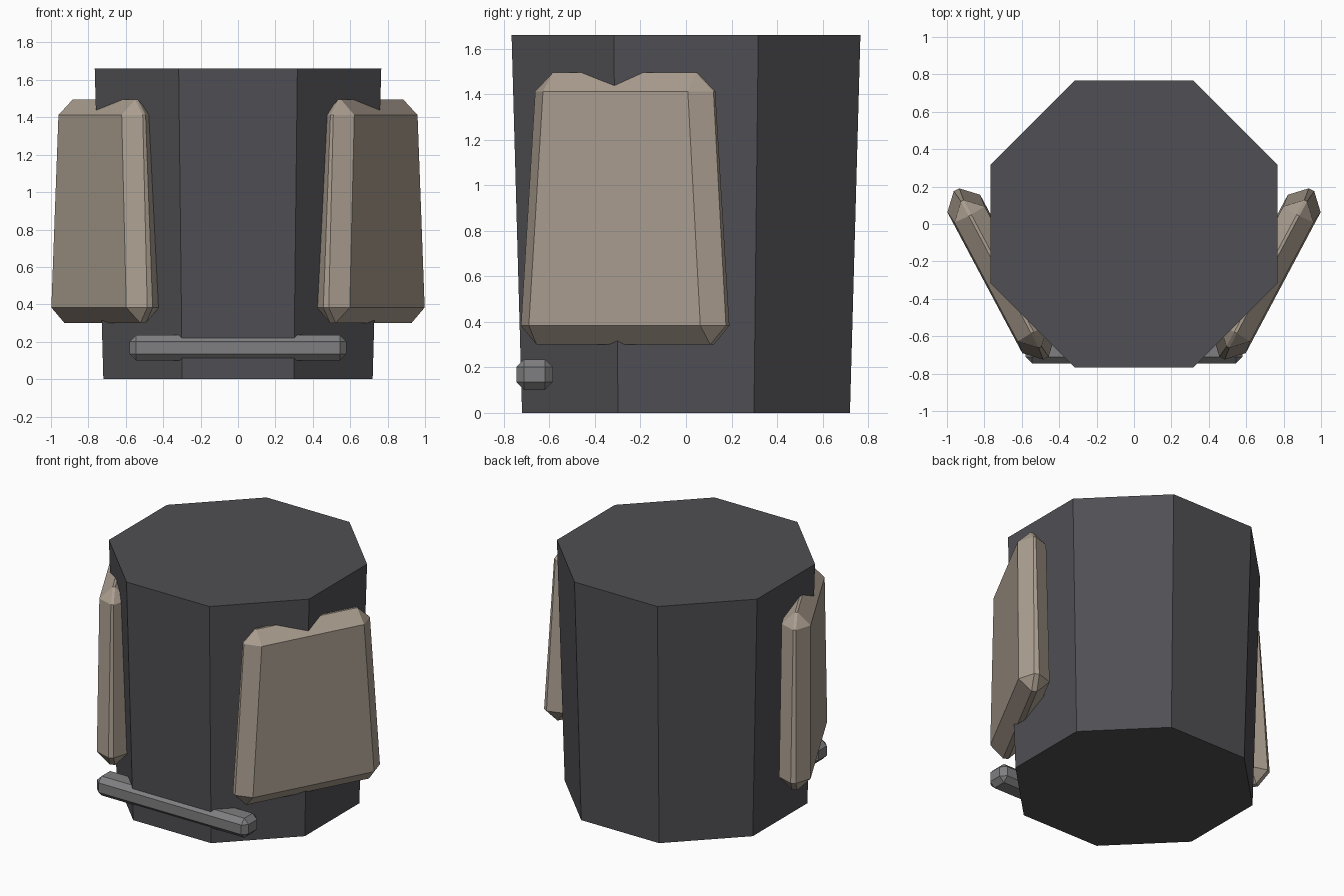
import bpy
import bmesh
import math
from mathutils import Matrix

cube = bpy.data.objects.get("Cube")
if cube:
    bpy.data.objects.remove(cube, do_unlink=True)


def make_material(name, rgb):
    mat = bpy.data.materials.new(name)
    mat.use_nodes = True
    colour = (*rgb, 1.0)
    mat.diffuse_color = colour
    mat.node_tree.nodes["Principled BSDF"].inputs["Base Color"].default_value = colour
    return mat


def make_object(name, bm, mat, bevel=0.0):
    mesh = bpy.data.meshes.new(name)
    bmesh.ops.recalc_face_normals(bm, faces=bm.faces)
    bm.to_mesh(mesh)
    bm.free()
    mesh.materials.append(mat)
    obj = bpy.data.objects.new(name, mesh)
    bpy.context.collection.objects.link(obj)
    if bevel:
        mod = obj.modifiers.new("Chamfer", 'BEVEL')
        mod.width = bevel
        mod.segments = 1
        mod.limit_method = 'NONE'
        mod.use_clamp_overlap = False
    return obj


charcoal = make_material("charcoal", (0.08, 0.078, 0.087))
tan = make_material("tan", (0.41, 0.345, 0.28))
grey = make_material("mid_grey", (0.212, 0.212, 0.22))

# Octagonal body, slightly wider at the top
HEIGHT = 1.66
to_corner = 1 / math.cos(math.pi / 8)
bm = bmesh.new()
bmesh.ops.create_cone(
    bm, cap_ends=True, segments=8, radius1=0.72 * to_corner,
    radius2=0.766 * to_corner, depth=HEIGHT,
    matrix=Matrix.Translation((0, 0, HEIGHT / 2)) @ Matrix.Rotation(math.pi / 8, 4, 'Z'))
make_object("body", bm, charcoal)

# Chamfered bar low across the front
bm = bmesh.new()
bmesh.ops.create_cube(bm, size=1)
bmesh.ops.scale(bm, vec=(1.16, 0.16, 0.134), verts=bm.verts)
bmesh.ops.translate(bm, vec=(0, -0.665, 0.168), verts=bm.verts)
make_object("front_bar", bm, grey, bevel=0.034)


# Tapered side pads, angled towards the front
def side_pad(name, side):
    bm = bmesh.new()
    bmesh.ops.create_cube(bm, size=1)
    for v in bm.verts:
        top = v.co.z > 0
        v.co.x *= 0.182 if top else 0.2
        v.co.y *= 0.876 if top else 1.03
        v.co.z *= 1.195
    bmesh.ops.rotate(bm, verts=bm.verts, matrix=Matrix.Rotation(math.radians(-28) * side, 3, 'Z'))
    bmesh.ops.translate(bm, vec=(0.71 * side, -0.267, 0.8975), verts=bm.verts)
    make_object(name, bm, tan, bevel=0.083)


side_pad("left_pad", 1)
side_pad("right_pad", -1)
